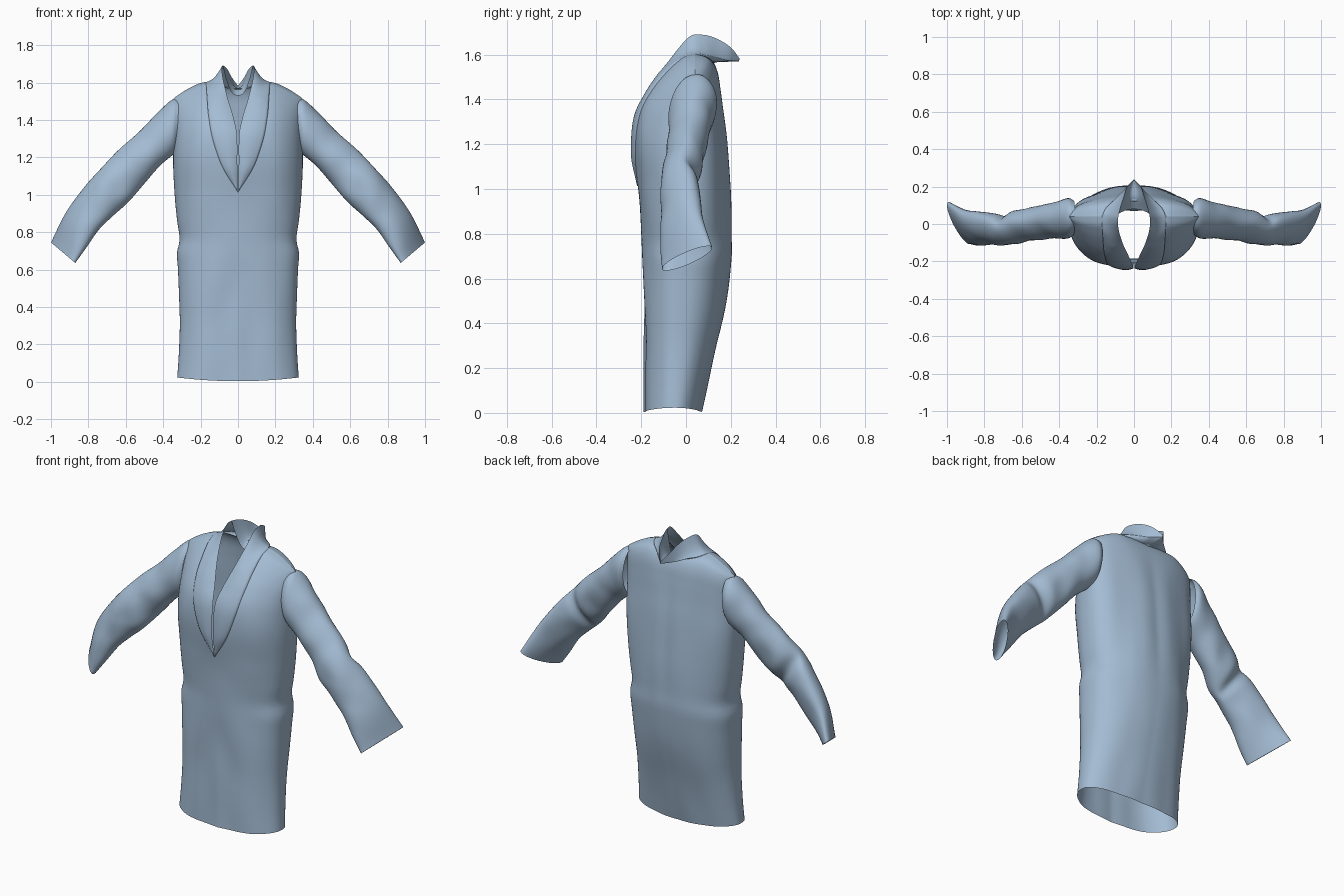
import bpy, bmesh, math
from mathutils import Vector, noise

if "Cube" in bpy.data.objects:
    bpy.data.objects.remove(bpy.data.objects["Cube"])

cloth = bpy.data.materials.new("blue_cloth")
cloth.diffuse_color = (.37, .5, .65, 1)
cloth.use_nodes = True
cloth.node_tree.nodes["Principled BSDF"].inputs["Base Color"].default_value = cloth.diffuse_color


def spline(table, t):
    """Smooth interpolation of rows (key, value, value...)."""
    n = len(table)
    i = 0
    while i < n - 2 and t > table[i + 1][0]:
        i += 1
    def slope(j, k):
        a, b = table[max(j - 1, 0)], table[min(j + 1, n - 1)]
        return (b[k] - a[k]) / (b[0] - a[0])
    p, q = table[i], table[i + 1]
    h = q[0] - p[0]
    f = min(max((t - p[0]) / h, 0), 1)
    return [p[k] * (2*f**3 - 3*f*f + 1) + q[k] * (3*f*f - 2*f**3)
            + h * (slope(i, k) * (f**3 - 2*f*f + f) + slope(i + 1, k) * (f**3 - f*f))
            for k in range(1, len(p))]


def sheet(name, grids, closed=False):
    """Mirrored cloth object made from grids of points."""
    bm = bmesh.new()
    for rows in grids:
        vs = [[bm.verts.new(p) for p in r] for r in rows]
        n = len(vs[0])
        for a, b in zip(vs, vs[1:]):
            for j in range(n if closed else n - 1):
                k = (j + 1) % n
                bm.faces.new((a[j], a[k], b[k], b[j]))
    bmesh.ops.remove_doubles(bm, verts=bm.verts, dist=0.0008)
    bmesh.ops.recalc_face_normals(bm, faces=bm.faces)
    me = bpy.data.meshes.new(name)
    bm.to_mesh(me)
    bm.free()
    me.materials.append(cloth)
    ob = bpy.data.objects.new(name, me)
    bpy.context.collection.objects.link(ob)
    m = ob.modifiers.new("mirror", 'MIRROR')
    m.merge_threshold = 0.0008
    for p in me.polygons:
        p.use_smooth = True
    return ob


# Body profiles keyed by height: half width / front y, back y / neckline x
WIDTH = [(0, .325), (.12, .317), (.3, .311), (.45, .315), (.6, .321), (.69, .326), (.76, .312),
         (.86, .325), (1, .338), (1.2, .347), (1.4, .343), (1.6, .345)]
DEPTH = [(0, -.19, .07), (.25, -.188, .125), (.5, -.192, .18), (.7, -.195, .204), (.8, -.2, .2),
         (1, -.214, .195), (1.2, -.236, .18), (1.34, -.218, .165), (1.44, -.165, .155),
         (1.52, -.096, .142), (1.57, -.038, .117), (1.59, -.004, .085), (1.6, .04, .04)]
NECK = [(1.01, 0), (1.1, .058), (1.2, .106), (1.35, .147), (1.48, .162), (1.6, .17)]


def neck(z):
    return 0 if z <= 1.01 else spline(NECK, z)[0]


def body_point(x, z, back=False):
    w = spline(WIDTH, z)[0]
    f, b = spline(DEPTH, z)
    c = -.05 + .09 * z / 1.6
    k = max(0, 1 - (min(x / w, 1)) ** 2.3) ** (1 / 2.3)
    y = c + ((b if back else f) - c) * k
    drop = .092 * max(0, (x - .17) / .18) ** 1.5 * (z / 1.6) ** 4
    # gentle drape wrinkles
    y += k * .01 * noise.noise(Vector((x * 7, z * 3, 5 if back else 0))) * min(1, (1.6 - z) * 3)
    hem = .02 * max(0, 1 - z / .4) * (x / w) ** 2
    return Vector((x, y, z - drop + hem + .003))


front, rear = [], []
for i in range(81):
    s = 1 - (1 - i / 80) ** 1.8
    fr, bk = [], []
    for j in range(31):
        u = math.sin(j / 30 * math.pi / 2)
        z = 1.6 * s
        w = spline(WIDTH, z)[0]
        x0 = max(0, neck(z) - .008)
        fr.append(body_point(x0 + (w - x0) * u, z))
        zb = s * (1.6 - .035 * max(0, 1 - (w * u / .17) ** 2))
        bk.append(body_point(spline(WIDTH, zb)[0] * u, zb, True))
    front.append(fr)
    rear.append(bk)
sheet("tunic_body", [front, rear])

# Sleeve rings: key, top x z, bottom x z, top y, bottom y, y radius
SLEEVE = [(0, .315, 1.512, .33, 1.23, .045, .02, .092),
          (1, .36, 1.503, .352, 1.21, .045, .015, .106),
          (2, .45, 1.418, .42, 1.152, .037, .005, .093),
          (3, .53, 1.335, .5, 1.06, .025, -.008, .089),
          (4, .64, 1.238, .585, .962, .007, -.035, .088),
          (5, .733, 1.14, .665, .89, -.015, -.047, .08),
          (6, .82, 1.043, .742, .815, .007, -.055, .082),
          (7, .92, .905, .807, .723, .035, -.075, .078),
          (8, 1.0, .745, .87, .635, .1, -.09, .06)]
rings = []
for i in range(65):
    t = i / 8
    tx, tz, bx, bz, ty, by, ry = spline(SLEEVE, t)
    top, bot = Vector((tx, ty, tz)), Vector((bx, by, bz))
    ring = []
    for j in range(40):
        a = j / 40 * math.tau
        p = (top + bot) / 2 + (top - bot) / 2 * math.cos(a)
        p.y += ry * math.sin(a)
        # elbow crease on the back of the sleeve, plus soft folds
        p.y -= .028 * math.exp(-((t - 4.7 - .4 * math.cos(a)) / .28) ** 2) * max(0, math.sin(a))
        p.y += .014 * noise.noise(p * 8) * math.sin(math.pi * t / 8)
        ring.append(p)
    rings.append(ring)
sheet("sleeve", [rings], closed=True)

# Shawl collar: outer seam follows the body, inner ridge rises round the neck
ridge = [(.002, -.217, 1.015), (.004, -.237, 1.16), (.006, -.226, 1.32), (.026, -.177, 1.42),
         (.056, -.114, 1.52), (.08, -.04, 1.62), (.086, .02, 1.683), (.075, .08, 1.688),
         (.056, .14, 1.67), (.036, .2, 1.632), (0, .24, 1.582)]
outer = [tuple(body_point(neck(z), z)) for z in (1.01, 1.15, 1.3, 1.42, 1.5, 1.57, 1.599)]
outer += [(.15, .085, 1.597), (.105, .13, 1.588), (.055, .18, 1.575), (0, .236, 1.57)]
RIDGE = [(i, *p) for i, p in enumerate(ridge)]
OUTER = [(i, *p) for i, p in enumerate(outer)]
rows = []
for i in range(81):
    t = i / 8
    r, o = Vector(spline(RIDGE, t)), Vector(spline(OUTER, t))
    lift = Vector((0, -.011, .004)) * min(1, .2 + t, max(0, 6 - t))
    row = []
    for j in range(13):
        v = j / 12
        p = r.lerp(o, v) + lift * (4 * v * (1 - v) + .6 * v)
        if t > 4:   # hollow flare from shoulder up to the ridge
            p.z -= .018 * math.sin(math.pi * v) * min(1, t - 4) * min(1, 10 - t)
        p.x = max(p.x, 0)
        row.append(p)
    if t < 6:
        row.append(o + Vector((.002, .006, -.002)))
    else:           # underside returns to the back neckline
        x = .17 * (10 - t) / 4
        row.append(body_point(x, 1.6 - .035 * (1 - (x / .17) ** 2), True) - Vector((0, 0, .003)))
    rows.append(row)
sheet("shawl_collar", [rows])

# Inside of the back collar: a dished channel between the two ridges
FLOOR = [(6.6, .08, 1.53), (8, .14, 1.568), (9, .2, 1.573), (10, .24, 1.58)]
rows = []
for i in range(29):
    t = 6.6 + 3.4 * i / 28
    r = Vector(spline(RIDGE, t))
    y, z = spline(FLOOR, t)
    rows.append([Vector((r.x * v, y + (r.y - y) * v ** 2, z + (r.z - z) * v ** 2.5))
                 for v in (j / 10 for j in range(11))])
sheet("back_collar_lining", [rows])
